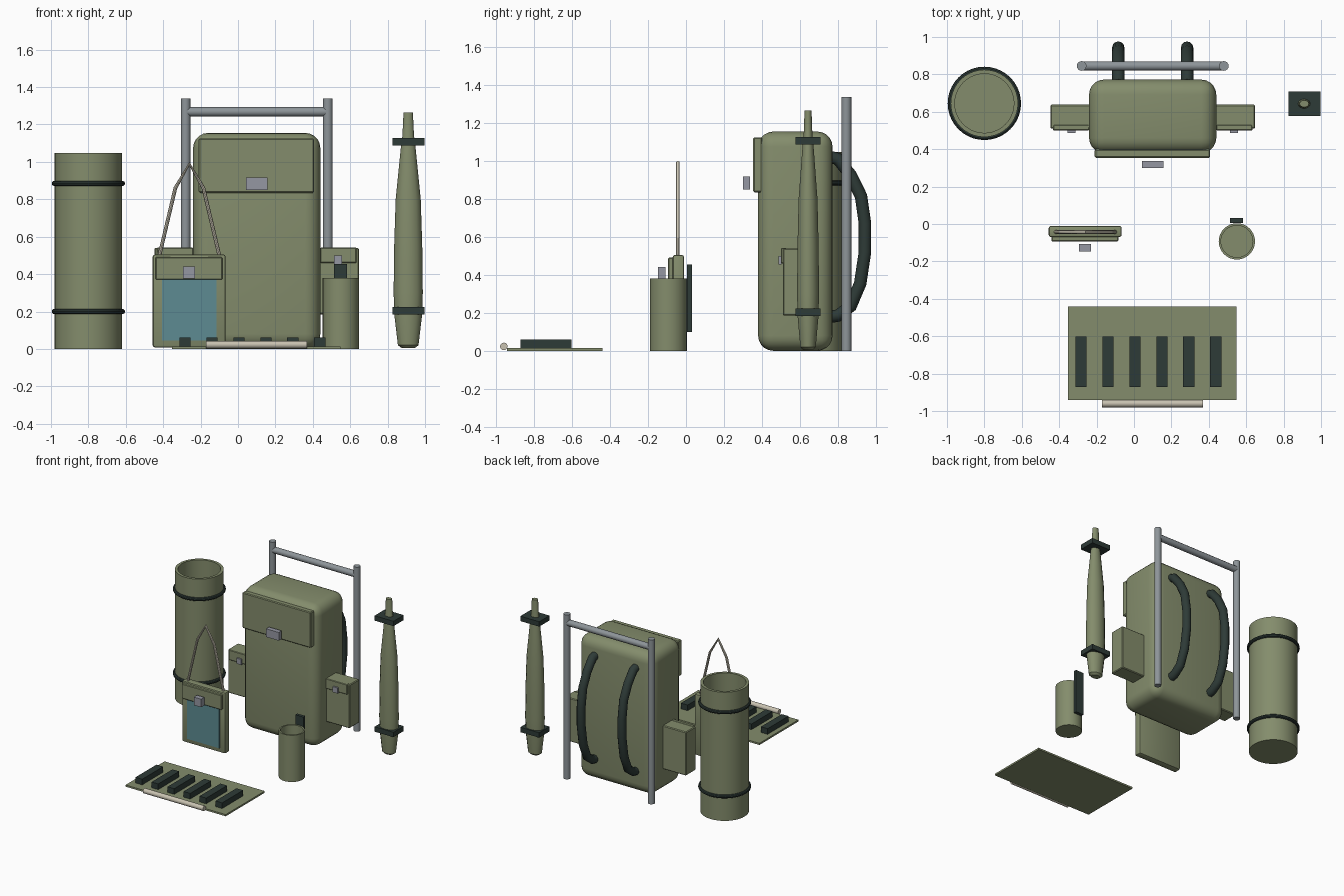
import bpy, bmesh
from math import cos, sin, pi, radians
from mathutils import Vector

old = bpy.data.objects.get("Cube")
if old:
    bpy.data.objects.remove(old)


def material(name, rgb):
    m = bpy.data.materials.new(name)
    m.use_nodes = True
    m.diffuse_color = (*rgb, 1)
    m.node_tree.nodes["Principled BSDF"].inputs["Base Color"].default_value = (*rgb, 1)
    return m


olive = material("olive canvas", (0.23, 0.265, 0.15))
dark = material("dark webbing", (0.027, 0.043, 0.038))
steel = material("frame steel", (0.27, 0.3, 0.32))
buckle_metal = material("buckle metal", (0.3, 0.31, 0.36))
cream = material("cream cord", (0.58, 0.54, 0.44))
blue = material("map window blue", (0.11, 0.26, 0.29))


def select(ob):
    bpy.ops.object.select_all(action='DESELECT')
    ob.select_set(True)
    bpy.context.view_layer.objects.active = ob


def finish(name, bm, mat, smooth=True):
    bmesh.ops.recalc_face_normals(bm, faces=bm.faces)
    me = bpy.data.meshes.new(name)
    bm.to_mesh(me)
    bm.free()
    me.materials.append(mat)
    ob = bpy.data.objects.new(name, me)
    bpy.context.collection.objects.link(ob)
    if smooth:
        select(ob)
        bpy.ops.object.shade_smooth_by_angle(angle=radians(35))
    return ob


def box(name, mat, x, y, z, bevel=0, segments=2):
    """Box spanning three (low, high) ranges, with optional rounded edges."""
    bm = bmesh.new()
    bmesh.ops.create_cube(bm, size=1)
    for v in bm.verts:
        v.co = Vector([(a + b) / 2 + c * (b - a) for c, (a, b) in zip(v.co, (x, y, z))])
    if bevel:
        bmesh.ops.bevel(bm, geom=bm.edges[:], offset=bevel, segments=segments,
                        profile=0.5, affect='EDGES')
    return finish(name, bm, mat, bevel > 0)


def lathe(name, mat, centre, profile, sides=32, squash=1):
    """Revolve (radius, z) points round a vertical axis and cap both ends."""
    bm = bmesh.new()
    rings = []
    for r, z in profile:
        rings.append([bm.verts.new((centre[0] + r * cos(2 * pi * i / sides),
                                    centre[1] + r * squash * sin(2 * pi * i / sides), z))
                      for i in range(sides)])
    for a, b in zip(rings, rings[1:]):
        for i in range(sides):
            j = (i + 1) % sides
            bm.faces.new((a[i], a[j], b[j], b[i]))
    bm.faces.new(rings[0])
    bm.faces.new(rings[-1])
    return finish(name, bm, mat)


def tube(name, mat, points, radius, closed=False, resolution=4):
    """Round tube swept along a path."""
    cu = bpy.data.curves.new(name, 'CURVE')
    cu.dimensions = '3D'
    cu.bevel_depth = radius
    cu.bevel_resolution = resolution
    cu.use_fill_caps = True
    sp = cu.splines.new('POLY')
    sp.points.add(len(points) - 1)
    for p, co in zip(sp.points, points):
        p.co = (*co, 1)
    sp.use_cyclic_u = closed
    cu.materials.append(mat)
    ob = bpy.data.objects.new(name, cu)
    bpy.context.collection.objects.link(ob)
    select(ob)
    bpy.ops.object.convert(target='MESH')
    bpy.ops.object.shade_smooth_by_angle(angle=radians(35))
    return ob


# Backpack body, lid flap and buckle
PX = 0.1
box("pack_body", olive, (-0.24, 0.44), (0.38, 0.772), (0, 1.155), 0.08, 5)
box("pack_flap", olive, (-0.21, 0.407), (0.354, 0.4), (0.835, 1.125), 0.006, 1)
box("pack_buckle", buckle_metal, (0.042, 0.157), (0.3, 0.338), (0.85, 0.917))

# Side pockets, frame posts and shoulder straps, mirrored about the pack
strap_path = [(0.765, 1.02), (0.8, 1.01), (0.868, 0.925), (0.922, 0.815), (0.943, 0.67),
              (0.943, 0.52), (0.918, 0.355), (0.868, 0.235), (0.8, 0.185), (0.765, 0.18)]
for side, s in (("left", 1), ("right", -1)):
    def span(a, b):
        return tuple(sorted((PX + s * a, PX + s * b)))
    box(side + "_pocket", olive, span(0.33, 0.547), (0.51, 0.638), (0.185, 0.54), 0.006, 1)
    box(side + "_pocket_flap", olive, span(0.34, 0.533), (0.5, 0.53), (0.46, 0.542), 0.004, 1)
    box(side + "_pocket_buckle", buckle_metal, span(0.412, 0.456), (0.487, 0.503), (0.455, 0.5))
    lathe(side + "_frame_post", steel, (PX + s * 0.38, 0.845), [(0.026, 0), (0.026, 1.338)], 16)
    tube(side + "_shoulder_strap", dark, [(PX + s * 0.184, y, z) for y, z in strap_path], 0.033)
tube("frame_crossbar", steel, [(PX - 0.38, 0.845, 1.268), (PX + 0.38, 0.845, 1.268)], 0.025)

# Bedroll tube with two retaining bands
ROLL = (-0.8, 0.645)
lathe("bedroll", olive, ROLL, [(0.18, 0), (0.18, 1.047), (0.158, 1.047), (0.158, 0.03)], 40)
for label, z in (("lower", 0.2), ("upper", 0.885)):
    tube(label + "_bedroll_band", dark,
         [(ROLL[0] + 0.182 * cos(2 * pi * i / 40), ROLL[1] + 0.182 * sin(2 * pi * i / 40), z)
          for i in range(40)], 0.014, True, 3)

# Long wrapped bundle with two square clamps
POLE = (0.91, 0.643)
lathe("long_bundle", olive, POLE,
      [(0.035, 0.005), (0.055, 0.02), (0.074, 0.18), (0.078, 0.3), (0.075, 0.55), (0.067, 0.8),
       (0.052, 0.95), (0.038, 1.09), (0.031, 1.14), (0.025, 1.265)], 14, 0.76)
for label, z in (("lower", 0.183), ("upper", 1.087)):
    box(label + "_clamp", dark, (0.826, 0.996), (0.577, 0.709), (z, z + 0.04))

# Map case with window, flap, buckle and carrying cord
box("map_case", olive, (-0.456, -0.066), (-0.07, -0.01), (0.008, 0.505), 0.012, 2)
box("map_window", blue, (-0.405, -0.115), (-0.077, -0.069), (0.045, 0.4))
box("map_flap", olive, (-0.442, -0.084), (-0.094, -0.06), (0.37, 0.492), 0.005, 1)
box("map_buckle", buckle_metal, (-0.294, -0.229), (-0.148, -0.107), (0.376, 0.442))
cord = [(-0.16, 0.5), (-0.075, 0.86), (0, 0.99), (0.075, 0.86), (0.16, 0.5)]
tube("map_cord", cream, [(-0.26 + x, -0.043, z) for x, z in cord], 0.01, False, 2)

# Mess cup with a dark hanging strap
lathe("cup", olive, (0.55, -0.093), [(0.097, 0), (0.097, 0.38), (0.085, 0.38), (0.085, 0.02)], 32)
box("cup_strap", dark, (0.512, 0.584), (0.006, 0.031), (0.1, 0.455))

# Tool roll with six tools and a rolled rod
box("tool_sheet", olive, (-0.353, 0.549), (-0.942, -0.44), (0, 0.014))
for i in range(6):
    x = -0.283 + i * 0.144
    box("tool_%d" % (i + 1), dark, (x - 0.03, x + 0.03), (-0.871, -0.602), (0.013, 0.06))
tube("tool_rod", cream, [(-0.17, -0.96, 0.023), (0.37, -0.96, 0.023)], 0.02)
